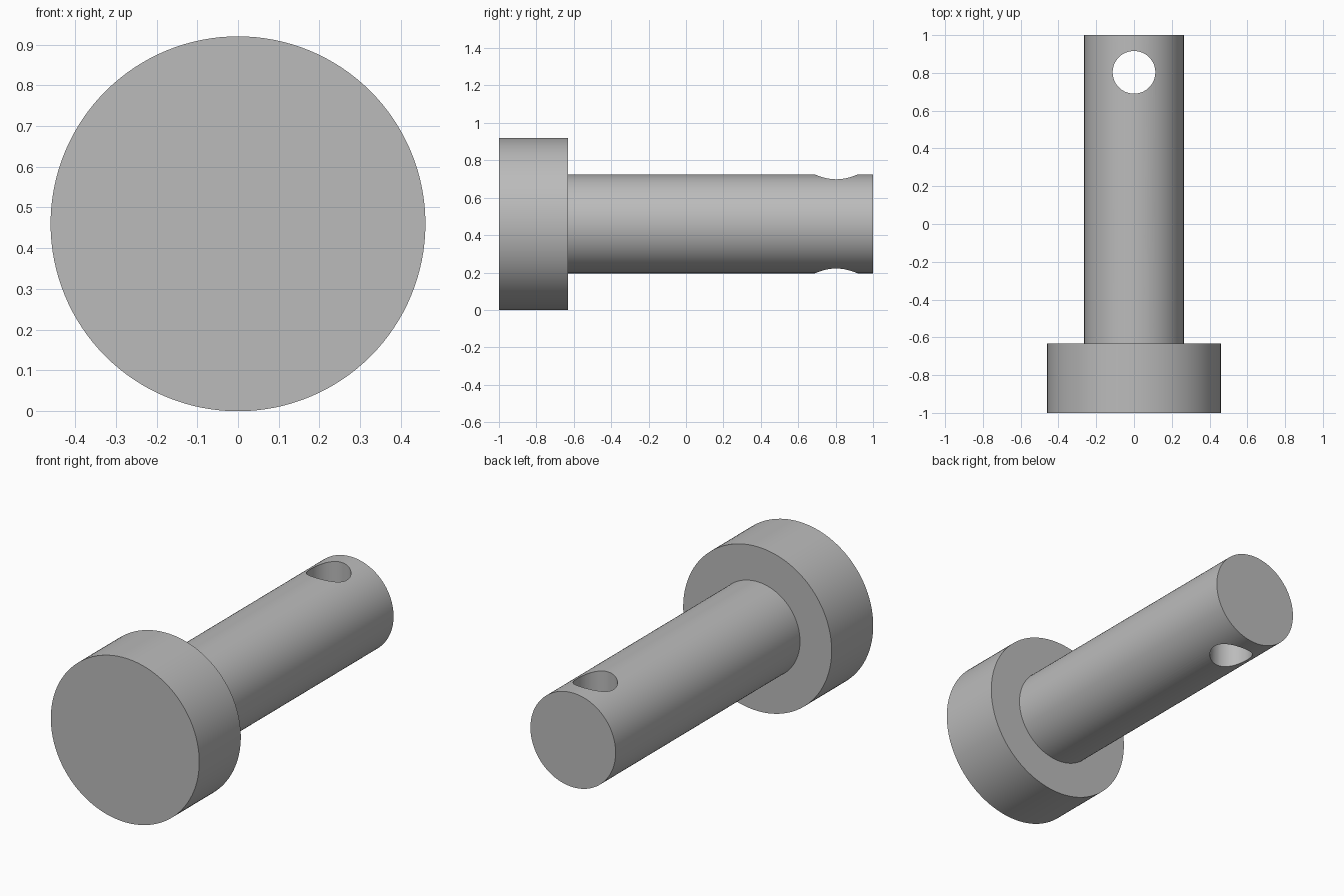
import bpy
import bmesh
from math import cos, sin, tau, radians

cube = bpy.data.objects.get("Cube")
if cube:
    bpy.data.objects.remove(cube, do_unlink=True)

SEGMENTS = 128
HEAD_RADIUS, SHANK_RADIUS = 0.46, 0.264
HEAD_BACK = -0.632
HOLE_Y, HOLE_RADIUS = 0.803, 0.113

steel = bpy.data.materials.new("grey_steel")
steel.use_nodes = True
colour = (0.5, 0.5, 0.5, 1)
steel.diffuse_color = colour
steel.node_tree.nodes["Principled BSDF"].inputs["Base Color"].default_value = colour


def lathe_pin(name, profile):
    """Turn a (radius, y) profile around the pin axis and cap both ends."""
    bm = bmesh.new()
    angles = [tau * i / SEGMENTS for i in range(SEGMENTS)]
    rings = [[bm.verts.new((r * sin(a), y, HEAD_RADIUS + r * cos(a))) for a in angles]
             for r, y in profile]
    for a, b in zip(rings, rings[1:]):
        for i in range(SEGMENTS):
            j = (i + 1) % SEGMENTS
            bm.faces.new((a[i], a[j], b[j], b[i]))
    bm.faces.new(rings[0])
    bm.faces.new(rings[-1])
    bmesh.ops.recalc_face_normals(bm, faces=bm.faces)
    mesh = bpy.data.meshes.new(name)
    bm.to_mesh(mesh)
    bm.free()
    obj = bpy.data.objects.new(name, mesh)
    bpy.context.collection.objects.link(obj)
    mesh.materials.append(steel)
    return obj


# Wide head and slim shank turned as one solid
pin = lathe_pin("headed_pin", [(HEAD_RADIUS, -1), (HEAD_RADIUS, HEAD_BACK),
                               (SHANK_RADIUS, HEAD_BACK), (SHANK_RADIUS, 1)])

# Vertical cross hole near the shank's end
bpy.ops.mesh.primitive_cylinder_add(vertices=64, radius=HOLE_RADIUS, depth=1,
                                    location=(0, HOLE_Y, HEAD_RADIUS))
cutter = bpy.context.object
cutter.name = "hole_cutter"
cutter.data.materials.append(steel)
cutter.hide_render = True

bpy.ops.object.select_all(action="DESELECT")
pin.select_set(True)
bpy.context.view_layer.objects.active = pin
drill = pin.modifiers.new("cross_hole", "BOOLEAN")
drill.operation = "DIFFERENCE"
drill.solver = "EXACT"
drill.object = cutter
bpy.ops.object.modifier_apply(modifier=drill.name)
bpy.data.objects.remove(cutter, do_unlink=True)

# Smooth round walls, crisp rims
bpy.ops.object.shade_smooth_by_angle(angle=radians(30))
